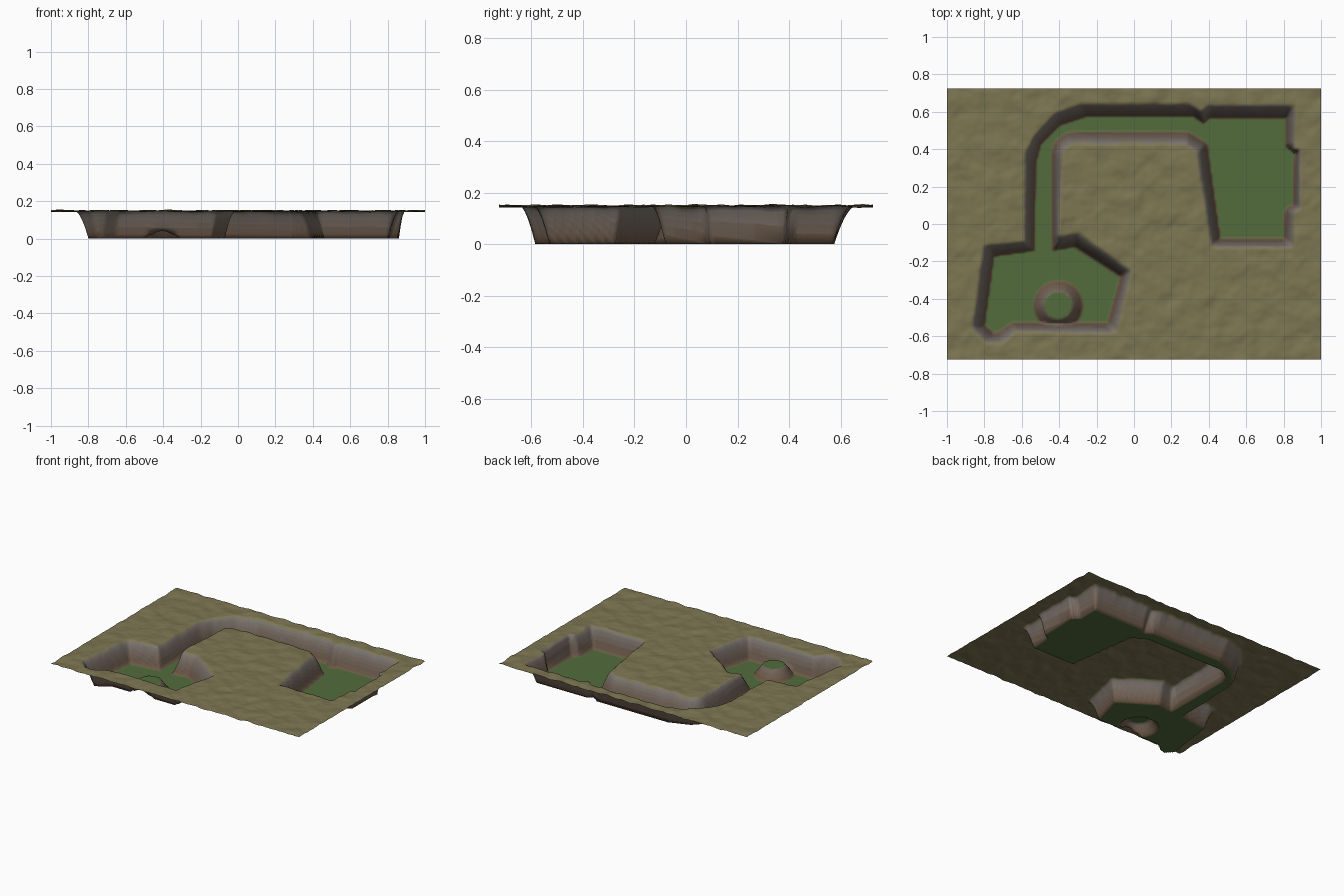
import bpy, bmesh, math
from mathutils import Vector, noise

if "Cube" in bpy.data.objects:
    bpy.data.objects.remove(bpy.data.objects["Cube"])

HX, HY, TOP = 1.0, 0.725, 0.148
NX, NY = 200, 145

# canyon outline: (floor x, floor y, rim x, rim y)
south_room = [(-.80, -.54, -.87, -.56), (-.75, -.585, -.79, -.645), (-.72, -.58, -.70, -.64),
              (-.65, -.53, -.63, -.58), (-.14, -.53, -.09, -.59), (-.07, -.28, -.01, -.25),
              (-.32, -.12, -.29, -.04), (-.435, -.14, -.40, -.06)]
inner_bend = [(-.44, .38, -.38, .38), (-.42, .44, -.365, .40), (-.36, .485, -.33, .42),
              (-.27, .495, -.27, .42), (.29, .49, .28, .42), (.39, .43, .33, .38)]
north_room = [(.46, -.08, .41, -.13), (.80, -.08, .86, -.13), (.81, .08, .86, .07),
              (.855, .10, .89, .07), (.86, .38, .89, .40), (.81, .42, .86, .40),
              (.81, .57, .87, .64), (.40, .57, .40, .64), (.37, .54, .36, .61)]
outer_bend = [(.32, .575, .30, .65), (-.26, .575, -.28, .65), (-.40, .53, -.42, .60),
              (-.50, .43, -.54, .47), (-.525, .33, -.59, .37), (-.535, -.14, -.59, -.09),
              (-.75, -.17, -.81, -.11)]
outline = south_room + inner_bend + north_room + outer_bend
floor = [p[:2] for p in outline]
rim = [p[2:] for p in outline]


def segments(poly):
    return [(a[0], a[1], b[0] - a[0], b[1] - a[1]) for a, b in zip(poly, poly[1:] + poly[:1])]


def signed_distance(x, y, segs):
    """Negative inside the closed outline."""
    best, inside = 9.0, False
    for ax, ay, dx, dy in segs:
        px, py = x - ax, y - ay
        t = max(0.0, min(1.0, (px * dx + py * dy) / (dx * dx + dy * dy)))
        best = min(best, (px - t * dx) ** 2 + (py - t * dy) ** 2)
        if (ay > y) != (ay + dy > y) and x < ax + dx * py / dy:
            inside = not inside
    return -math.sqrt(best) if inside else math.sqrt(best)


floor_segs, rim_segs = segments(floor), segments(rim)


def height(x, y):
    plateau = TOP + 0.009 * noise.noise(Vector((x * 11, y * 11, 2))) + 0.003 * noise.noise(Vector((x * 26, y * 26, 5)))
    r = signed_distance(x, y, rim_segs)
    if r >= 0:
        return plateau
    f = max(0.0, signed_distance(x, y, floor_segs))
    t = f / (f - r)
    z = plateau * (1 - (1 - t) ** 1.6)
    # small flat-topped mound in the south room
    d = math.hypot(x + .405, y + .435)
    m = max(0.0, min(1.0, (.13 - d) / .055))
    return max(z, 0.075 * m)


# terrain grid
bm = bmesh.new()
rows = []
for j in range(NY + 1):
    y = -HY + 2 * HY * j / NY
    row = []
    for i in range(NX + 1):
        x = -HX + 2 * HX * i / NX
        row.append(bm.verts.new((x, y, height(x, y))))
    rows.append(row)
for j in range(NY):
    for i in range(NX):
        bm.faces.new((rows[j][i], rows[j][i + 1], rows[j + 1][i + 1], rows[j + 1][i]))
bm.normal_update()

# colours: grass floor, cliff bands from brown to grey, dry plateau
GRASS, BROWN, GREY, DRY = (.085, .15, .045), (.15, .095, .06), (.20, .175, .155), (.205, .18, .085)
BANDS = 6
colours = [GRASS]
colours += [tuple(a + (b - a) * k / (BANDS - 1) for a, b in zip(BROWN, GREY)) for k in range(BANDS)]
colours.append(DRY)

for f in bm.faces:
    z = f.calc_center_median().z
    f.smooth = True
    if z > 0.138 and f.normal.z > 0.7:
        f.material_index = BANDS + 1
    elif f.normal.z > 0.93 and z < 0.1:
        f.material_index = 0
    else:
        f.material_index = 1 + min(BANDS - 1, int(z / 0.145 * BANDS))

mesh = bpy.data.meshes.new("canyon_terrain")
bm.to_mesh(mesh)
bm.free()
names = ["grass"] + ["cliff_band_%d" % k for k in range(BANDS)] + ["dry_plateau"]
for n, c in zip(names, colours):
    m = bpy.data.materials.new(n)
    m.diffuse_color = (*c, 1)
    m.use_nodes = True
    m.node_tree.nodes["Principled BSDF"].inputs["Base Color"].default_value = m.diffuse_color
    mesh.materials.append(m)
terrain = bpy.data.objects.new("canyon_terrain", mesh)
bpy.context.collection.objects.link(terrain)
